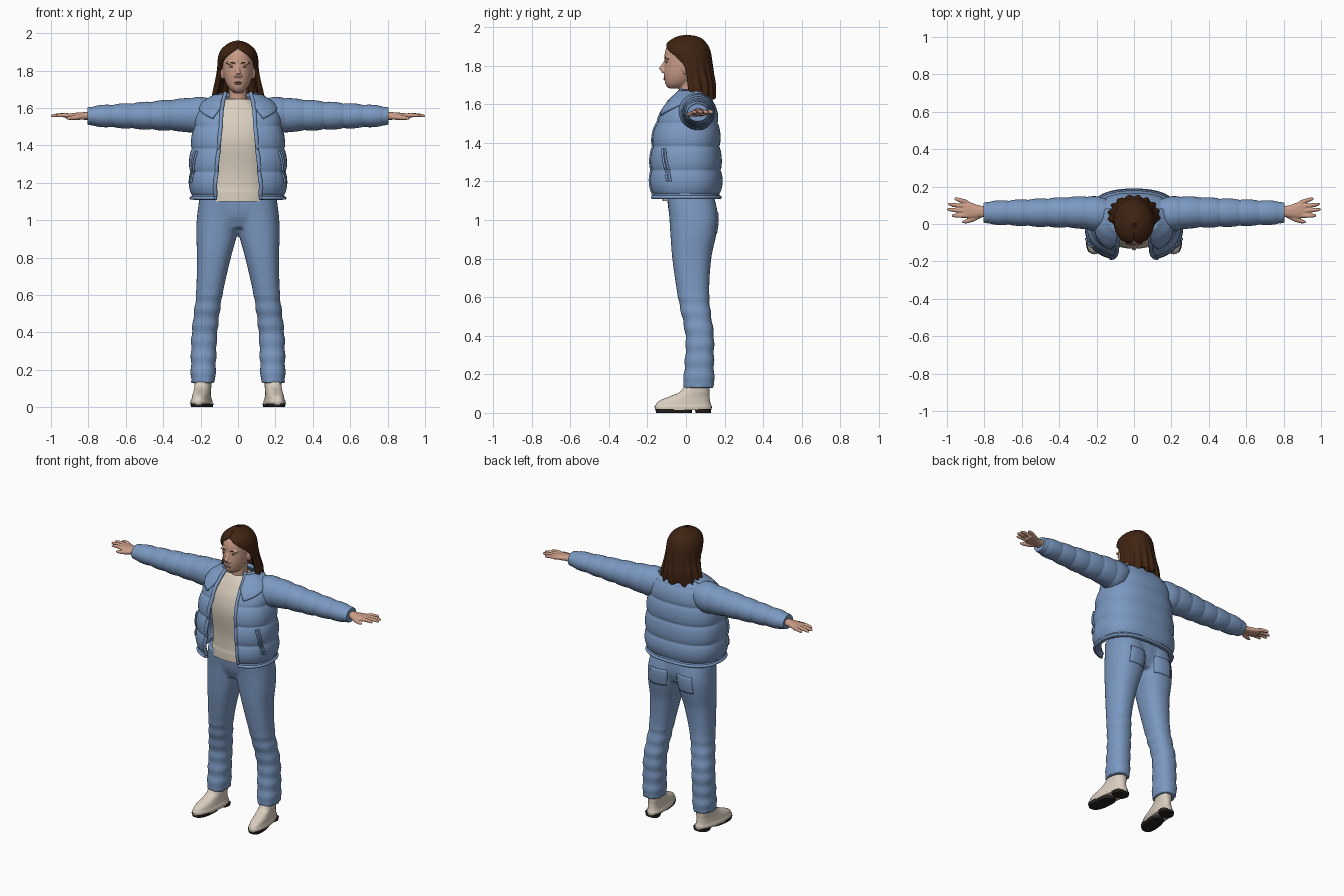
import bpy, bmesh
from math import sin, cos, pi, asin, copysign
from mathutils import Vector, Matrix

cube = bpy.data.objects.get("Cube")
if cube:
    bpy.data.objects.remove(cube)


def material(name, rgb):
    m = bpy.data.materials.new(name)
    m.use_nodes = True
    m.diffuse_color = (*rgb, 1)
    m.node_tree.nodes["Principled BSDF"].inputs["Base Color"].default_value = (*rgb, 1)
    return m


DENIM = material("denim blue", (.2, .32, .54))
CREAM = material("cream", (.7, .62, .52))
SKIN = material("skin", (.6, .34, .25))
HAIR = material("dark brown hair", (.05, .017, .006))
ROSE = material("rose lips", (.42, .19, .15))
SOLE = material("dark sole", (.02, .016, .014))
WHITE = material("eye white", (.6, .55, .5))


def spline(keys, s):
    """Smoothly interpolated section values at position s."""
    n = len(keys)
    i = max(0, min(n - 2, sum(k[0] <= s for k in keys) - 1))
    a, b = keys[i], keys[i + 1]
    h = b[0] - a[0]
    t = (s - a[0]) / h

    def slope(j, c):
        lo, hi = keys[max(j - 1, 0)], keys[min(j + 1, n - 1)]
        return (hi[c] - lo[c]) / (hi[0] - lo[0])
    ease = t * t * (3 - 2 * t)
    return [a[c] + (b[c] - a[c]) * ease + h * slope(i, c) * t * (1 - t) ** 2
            - h * slope(i + 1, c) * t * t * (1 - t) for c in range(1, len(a))]


def sym(keys):
    """(z, half width, front, back, ...) to section bounds."""
    return [(k[0], -k[1], *k[1:]) for k in keys]


def point(keys, s, t, axis="z", e=2, puff=0):
    """Point on a lofted superellipse; t = 0 is the low side of the second direction."""
    lo, hi, lo2, hi2 = spline(keys, s)[:4]
    p, q = sin(t), -cos(t)
    u = (lo + hi) / 2 + ((hi - lo) / 2 + puff) * copysign(abs(p) ** (2 / e), p)
    v = (lo2 + hi2) / 2 + ((hi2 - lo2) / 2 + puff) * copysign(abs(q) ** (2 / e), q)
    return (u, v, s) if axis == "z" else (s, u, v)


def steps(a, b, n):
    return [a + (b - a) * i / n for i in range(n + 1)]


def add(bm, rows, closed=True, mirror=False):
    """Skin rows of points, optionally with a mirrored copy."""
    for sx in (1, -1) if mirror else (1,):
        vs = [[bm.verts.new((sx * p[0], p[1], p[2])) for p in r] for r in rows]
        n = len(rows[0])
        for a, b in zip(vs, vs[1:]):
            for i in range(n if closed else n - 1):
                j = (i + 1) % n
                bm.faces.new((a[i], a[j], b[j], b[i]))
        if closed:
            bm.faces.new(vs[0])
            bm.faces.new(vs[-1][::-1])


def loft(bm, keys, count=24, n=32, axis="z", e=2, puff=lambda s: 0, mirror=False, lean=0):
    rows = [[point(keys, s, 2 * pi * i / n, axis, e, puff(s)) for i in range(n)]
            for s in steps(keys[0][0], keys[-1][0], count)]
    add(bm, [[(x + lean * y, y, z) for x, y, z in r] for r in rows], mirror=mirror)


def tube(bm, pts, radii, mirror=False, n=10):
    pts = [Vector(p) for p in pts]
    rows = []
    for i, p in enumerate(pts):
        d = pts[min(i + 1, len(pts) - 1)] - pts[max(i - 1, 0)]
        q = d.to_track_quat("Z", "Y")
        r = radii[i] if isinstance(radii, (list, tuple)) else radii
        rows.append([p + q @ Vector((r * cos(a), r * sin(a), 0))
                     for a in steps(0, 2 * pi, n)[:-1]])
    add(bm, rows, mirror=mirror)


def ball(bm, at, size, mirror=False):
    for sx in (1, -1) if mirror else (1,):
        m = Matrix.Translation((sx * at[0], at[1], at[2])) @ Matrix.Diagonal((*size, 1))
        bmesh.ops.create_uvsphere(bm, u_segments=16, v_segments=10, radius=1, matrix=m)


def finish(bm, name, mat, thick=0, voxel=0):
    bmesh.ops.recalc_face_normals(bm, faces=bm.faces)
    mesh = bpy.data.meshes.new(name)
    bm.to_mesh(mesh)
    bm.free()
    mesh.materials.append(mat)
    ob = bpy.data.objects.new(name, mesh)
    bpy.context.collection.objects.link(ob)
    bpy.ops.object.select_all(action="DESELECT")
    ob.select_set(True)
    bpy.context.view_layer.objects.active = ob
    bpy.ops.object.shade_smooth_by_angle(angle=pi / 3)
    if thick:
        ob.modifiers.new("thickness", "SOLIDIFY").thickness = thick
    if voxel:
        rm = ob.modifiers.new("merge", "REMESH")
        rm.mode, rm.voxel_size, rm.use_smooth_shade = "VOXEL", voxel, True
        ob.modifiers.new("soften", "SMOOTH").iterations = 3


def quilt(start, pitch, depth, end):
    return lambda s: depth * (abs(sin(pi * (s - start) / pitch)) ** .5 - .7) if s < end else 0


# Trousers: two legs merged with the hips, plus pocket plates
leg = [(.13, .122, .252, -.018, .148), (.25, .117, .252, -.007, .145), (.4, .11, .247, -.003, .144),
       (.6, .083, .225, -.042, .121), (.8, .038, .219, -.071, .131), (.93, .003, .223, -.081, .158),
       (1.02, -.01, .219, -.087, .166), (1.14, -.01, .203, -.1, .142)]
bm = bmesh.new()
loft(bm, leg, 50, 40, e=2.3, mirror=True,
     puff=lambda s: .003 * sin(s * 75) if .15 < s < .6 else 0)
loft(bm, sym([(.96, .14, -.06, .13), (1.03, .2, -.087, .152), (1.14, .2, -.1, .145)]), e=2.3)
finish(bm, "trousers", DENIM, voxel=.01)
bm = bmesh.new()
add(bm, [[point(leg, z, t, e=2.3, puff=.003) for t in steps(2.75, 3.75, 8)]
         for z in steps(.93, 1.04, 8)], closed=False, mirror=True)
finish(bm, "back_pockets", DENIM, thick=.004)

# Boots: upper, welt and dark sole in two pads
bm = bmesh.new()
loft(bm, [(.015, .143, .243, -.155, .128), (.035, .143, .243, -.158, .13), (.06, .147, .24, -.143, .125),
          (.085, .15, .237, -.085, .122), (.11, .15, .237, -.03, .122), (.17, .153, .235, .005, .12)],
     24, e=2.4, mirror=True, lean=-.12, puff=lambda s: .004 if s < .035 else 0)
finish(bm, "boots", CREAM)
bm = bmesh.new()
for front, back in ((-.155, .03), (.05, .13)):
    loft(bm, [(0, .147, .24, front, back), (.02, .141, .246, front - .004, back)],
         2, e=2.6, mirror=True, lean=-.12)
finish(bm, "boot_soles", SOLE)

# Shirt with a slightly raised hem band
bm = bmesh.new()
loft(bm, sym([(1.1, .17, -.118, .13), (1.25, .165, -.115, .13), (1.42, .17, -.132, .13),
              (1.52, .165, -.115, .125), (1.6, .13, -.075, .11), (1.648, .065, -.043, .085)]),
     50, 48, e=2.3, puff=lambda s: .003 if s < 1.155 else 0)
finish(bm, "shirt", CREAM)

# Quilted jacket body, open at the front (last value: half width of the opening)
coat = sym([(1.11, .25, -.186, .176, .125), (1.2, .26, -.196, .186, .122), (1.35, .256, -.188, .18, .108),
            (1.48, .24, -.168, .172, .096), (1.56, .222, -.13, .16, .09), (1.62, .19, -.085, .14, .085),
            (1.655, .14, -.05, .115, .078), (1.68, .1, -.035, .1, .07)])
SQUARE = 2.5
body_puff = quilt(1.135, .123, .012, 1.62)


def edge(keys, z, e):
    half, gap = spline(keys, z)[1], spline(keys, z)[4]
    return asin(max(0, min(.999, gap / half)) ** (e / 2))


def coat_point(z, t, out=0):
    return point(coat, z, t, e=SQUARE, puff=body_puff(z) + out)


bm = bmesh.new()
heights = steps(1.11, 1.68, 90)
rows = []
for z in heights:
    t0 = edge(coat, z, SQUARE)
    rows.append([coat_point(z, t) for t in steps(t0, 2 * pi - t0, 64)])
add(bm, rows, closed=False)
finish(bm, "jacket_body", DENIM, thick=.02)

# Jacket trims: front edges, hem cord and slanted pocket zips
bm = bmesh.new()
tube(bm, [coat_point(z, edge(coat, z, SQUARE), -.005) for z in heights[::3]], .011, mirror=True)
t0 = edge(coat, 1.118, SQUARE)
tube(bm, [coat_point(1.118, t) for t in steps(t0, 2 * pi - t0, 60)], .009)
for shift in (0, .09):
    tube(bm, [coat_point(1.37 - .17 * k, .96 + .22 * k + shift, .003) for k in steps(0, 1, 12)],
         .006, mirror=True)
finish(bm, "jacket_trims", DENIM)

# Folded collar lying over the shoulders
bm = bmesh.new()
rows = []
for u in steps(0, 1, 24):
    row = []
    for v in steps(0, 1, 10):
        z = 1.675 - v * (.115 * (1 - u) + .03) * min(1, .5 + 4 * u)
        row.append(coat_point(z, edge(coat, z, SQUARE) + u * 1.5, .012 + .006 * sin(pi * v)))
    rows.append(row)
add(bm, rows, closed=False, mirror=True)
finish(bm, "jacket_collar", DENIM, thick=.014)

# Quilted sleeves with cuffs
sleeve = [(.14, -.025, .135, 1.49, 1.65), (.21, -.036, .147, 1.464, 1.657), (.3, -.022, .146, 1.475, 1.649),
          (.5, -.014, .135, 1.486, 1.631), (.7, -.004, .125, 1.498, 1.616), (.77, 0, .121, 1.503, 1.61),
          (.805, .008, .113, 1.512, 1.602)]
bm = bmesh.new()
loft(bm, sleeve, 100, 32, axis="x", puff=quilt(.25, .105, .007, .79), mirror=True)
finish(bm, "jacket_sleeves", DENIM)

# Hands: palm, four fingers and thumb merged
bm = bmesh.new()
loft(bm, [(.77, .04, .093, 1.535, 1.58), (.83, .035, .1, 1.537, 1.577), (.88, .03, .118, 1.54, 1.573),
          (.918, .036, .125, 1.543, 1.568)], 12, axis="x", e=2.4, mirror=True)
for base, tip, reach in ((.044, .045, .975), (.068, .078, 1), (.092, .107, .995), (.115, .137, .96)):
    tube(bm, [(.89 + (reach - .89) * k, base + (tip - base) * k, 1.556 + .006 * sin(pi * k))
              for k in (0, .35, .7, .93, 1)], (.012, .012, .011, .008, .004), mirror=True)
tube(bm, [(.82, .05, 1.553), (.865, .024, 1.549), (.9, .013, 1.546), (.92, .01, 1.545)],
     (.016, .014, .011, .005), mirror=True)
finish(bm, "hands", SKIN, voxel=.004)

# Head: skull, neck, nose, brow ridge and ears merged
bm = bmesh.new()
loft(bm, sym([(1.683, .022, -.09, -.01), (1.7, .044, -.105, .02), (1.73, .063, -.112, .05),
              (1.77, .076, -.115, .09), (1.82, .083, -.112, .11), (1.87, .083, -.109, .112),
              (1.91, .072, -.092, .095), (1.94, .045, -.05, .06)]), 40, 40)
loft(bm, sym([(1.58, .06, -.04, .075), (1.65, .05, -.036, .07), (1.75, .05, -.04, .07)]))
tube(bm, [(0, -.103, 1.83), (0, -.118, 1.8), (0, -.129, 1.782), (0, -.122, 1.766)], (.008, .011, .015, .01))
ball(bm, (.012, -.117, 1.772), (.01, .012, .009), mirror=True)
ball(bm, (.036, -.096, 1.84), (.03, .012, .008), mirror=True)
ball(bm, (.084, .0, 1.785), (.01, .018, .032), mirror=True)
finish(bm, "head", SKIN, voxel=.005)

# Face details
bm = bmesh.new()
ball(bm, (0, -.108, 1.737), (.023, .01, .004))
ball(bm, (0, -.106, 1.73), (.019, .011, .005))
finish(bm, "lips", ROSE)
bm = bmesh.new()
ball(bm, (.034, -.099, 1.82), (.014, .006, .005), mirror=True)
finish(bm, "eyes", WHITE)
bm = bmesh.new()
ball(bm, (.034, -.103, 1.82), (.005, .004, .005), mirror=True)
tube(bm, [(.016, -.108, 1.838), (.036, -.107, 1.844), (.056, -.091, 1.839)], (.003, .003, .002), mirror=True)
finish(bm, "irises_and_brows", HAIR)

# Shoulder-length hair, parted around the face, with wavy strands below
locks = sym([(1.638, .142, -.07, .15, .138), (1.7, .13, -.08, .152, .126), (1.76, .117, -.09, .144, .114),
             (1.81, .111, -.1, .138, .106), (1.85, .109, -.108, .133, .09), (1.88, .105, -.113, .126, .062),
             (1.905, .095, -.108, .115, .03), (1.925, .079, -.092, .1, .004), (1.945, .052, -.062, .076, 0),
             (1.957, .024, -.03, .04, 0), (1.961, .001, .003, .005, 0)])
bm = bmesh.new()
rows = []
for z in steps(1.638, 1.961, 60):
    t0 = edge(locks, z, 2)
    low = max(0, min(1, (1.84 - z) / .16))
    row = []
    for t in steps(t0, 2 * pi - t0, 96):
        x, y, _ = point(locks, z, t, puff=low * .006 * sin(17 * t + 12 * z))
        row.append((x, y, z + low ** 4 * .012 * cos(11 * t)))
    rows.append(row)
add(bm, rows, closed=False)
finish(bm, "hair", HAIR, thick=.028)
